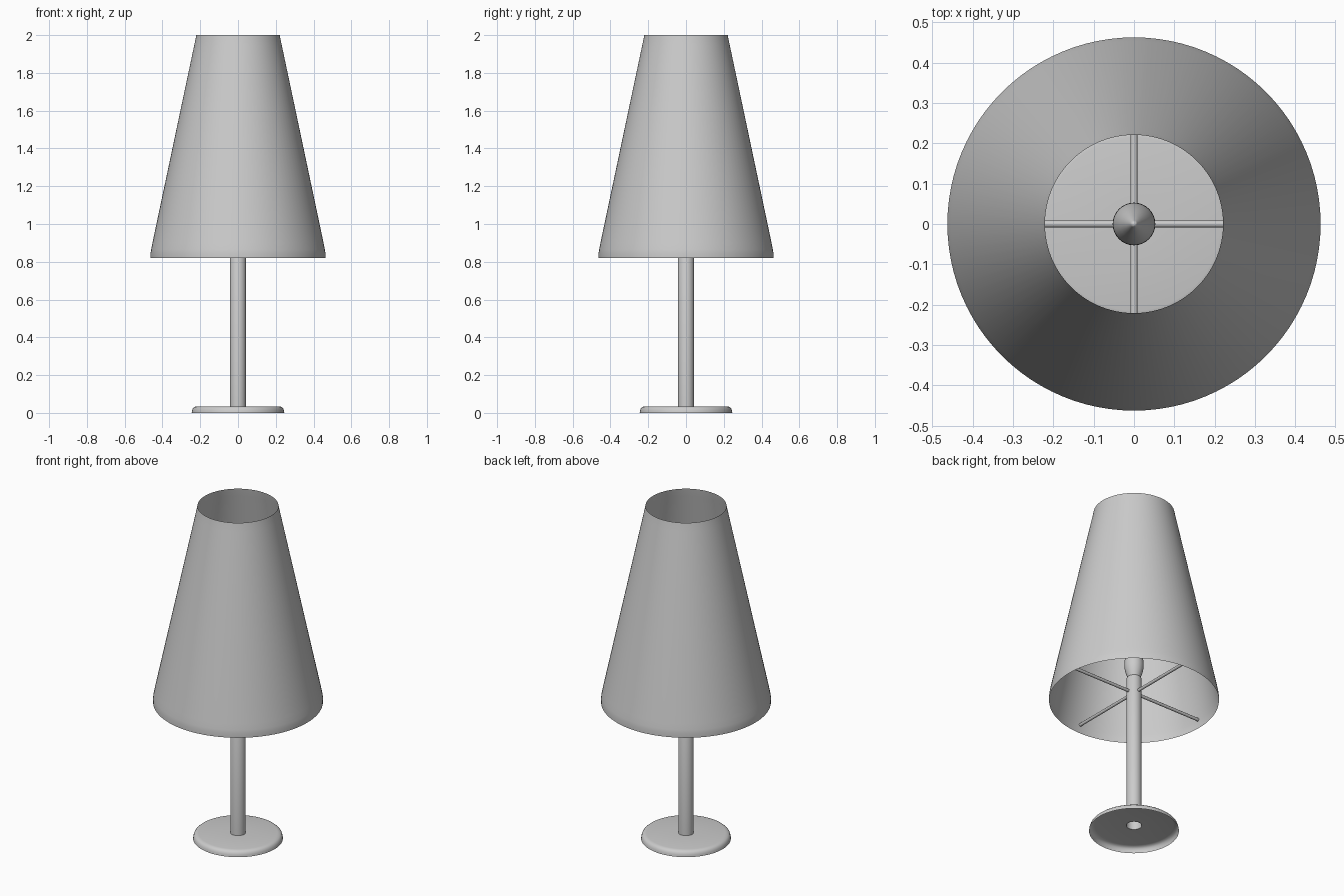
import bpy, bmesh, math
from mathutils import Matrix

if "Cube" in bpy.data.objects:
    bpy.data.objects.remove(bpy.data.objects["Cube"])


def finish(bm, name, smooth=True):
    mesh = bpy.data.meshes.new(name)
    bmesh.ops.remove_doubles(bm, verts=bm.verts, dist=1e-5)
    bmesh.ops.recalc_face_normals(bm, faces=bm.faces)
    bm.to_mesh(mesh)
    bm.free()
    obj = bpy.data.objects.new(name, mesh)
    bpy.context.collection.objects.link(obj)
    bpy.ops.object.select_all(action='DESELECT')
    bpy.context.view_layer.objects.active = obj
    obj.select_set(True)
    if smooth:
        bpy.ops.object.shade_smooth_by_angle(angle=math.radians(35))
    return obj


def lathe(name, profile, sides=64):
    """Spin an (r, z) profile around the z axis."""
    bm = bmesh.new()
    verts = [bm.verts.new((r, 0, z)) for r, z in profile]
    edges = [bm.edges.new(pair) for pair in zip(verts, verts[1:])]
    bmesh.ops.spin(bm, geom=verts + edges, axis=(0, 0, 1), cent=(0, 0, 0),
                   angle=math.tau, steps=sides, use_merge=True)
    return finish(bm, name)


# Base: shallow shell, open underneath, with a hole for the pole
lathe("base", [(0.042, 0.035), (0.215, 0.035), (0.23, 0.032),
               (0.239, 0.024), (0.243, 0.013), (0.245, 0.0)])

# Pole: tube open at the bottom, closed at the top
lathe("pole", [(0.042, 0.033), (0.042, 0.955), (0.038, 0.962), (0.0, 0.962)], 32)

# Flame-shaped bulb
lathe("bulb", [(0.034, 0.96), (0.041, 0.98), (0.049, 1.005), (0.053, 1.035),
               (0.052, 1.065), (0.046, 1.105), (0.035, 1.15),
               (0.021, 1.195), (0.009, 1.23), (0.0, 1.25)], 32)

# Shade: thin open cone with softened rims
lathe("shade", [(0.463, 0.82), (0.463, 0.845), (0.46, 0.865), (0.453, 0.90),
                (0.231, 1.95), (0.225, 1.978), (0.221, 2.0)], 96)

# Four arms holding the shade
bm = bmesh.new()
for i in range(4):
    place = (Matrix.Rotation(i * math.pi / 2, 4, 'Z')
             @ Matrix.Translation((0.2475, 0, 0.868))
             @ Matrix.Rotation(math.pi / 2, 4, 'Y'))
    bmesh.ops.create_cone(bm, cap_ends=True, segments=12, radius1=0.009,
                          radius2=0.009, depth=0.415, matrix=place)
finish(bm, "shade_arms")
